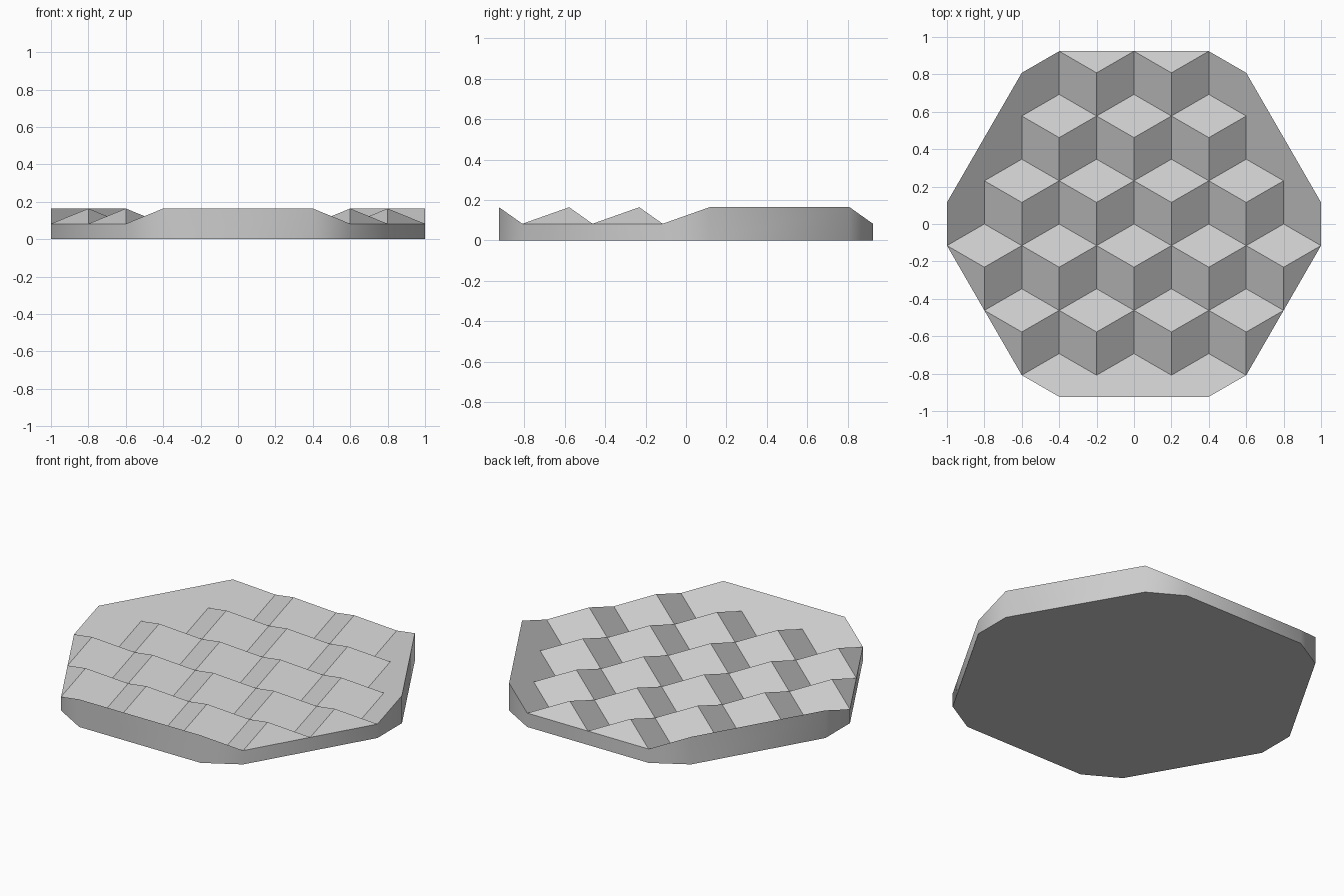
import bpy
import bmesh
import math
from mathutils import Matrix, Vector

cube = bpy.data.objects.get("Cube")
if cube:
    bpy.data.objects.remove(cube, do_unlink=True)

HALF = 0.2                      # half width of one rhombus
SIDE = 2 * HALF / math.sqrt(3)  # rhombus side
TILT = SIDE / math.sqrt(8)      # height step between vertex levels
FLOOR = 0.001                   # skin left under the deepest pits
LOW, MID, HIGH = FLOOR, FLOOR + TILT, FLOOR + 2 * TILT

grey = bpy.data.materials.new("light_grey")
grey.use_nodes = True
grey.diffuse_color = (0.6, 0.6, 0.6, 1)
grey.node_tree.nodes["Principled BSDF"].inputs["Base Color"].default_value = (0.6, 0.6, 0.6, 1)

bm = bmesh.new()


def add_facet(points):
    """Add one facet and its two copies turned about the centre."""
    for turn in range(3):
        spin = Matrix.Rotation(turn * math.tau / 3, 3, 'Z')
        bm.faces.new([bm.verts.new(spin @ Vector(p)) for p in points])


def row_y(row):
    return (2.5 - 1.5 * row) * SIDE + 1.5 * SIDE


# Full rhombic facets, in four staggered rows
for row, count in ((1, 3), (2, 4), (3, 5), (4, 4)):
    y = row_y(row)
    for i in range(count):
        x = (2 * i - count + 1) * HALF
        add_facet([(x - HALF, y, MID), (x, y - SIDE / 2, HIGH),
                   (x + HALF, y, MID), (x, y + SIDE / 2, LOW)])

# Half facets along the back rim
y = row_y(0)
for x in (-HALF, HALF):
    add_facet([(x - HALF, y, MID), (x, y - SIDE / 2, HIGH), (x + HALF, y, MID)])

# Long toothed facet along the front rim
y = row_y(5)
strip = [(-2 * HALF, y - SIDE / 2, HIGH), (2 * HALF, y - SIDE / 2, HIGH)]
for i in range(3, -4, -1):
    tooth = i % 2 == 0
    strip.append((i * HALF, y if not tooth else y + SIDE / 2, LOW if tooth else MID))
add_facet_points = [strip[0], strip[1]] + [
    (x, y if z == MID else y + SIDE / 2, z) for x, _, z in strip[2:]]
add_facet(add_facet_points)

bmesh.ops.remove_doubles(bm, verts=bm.verts[:], dist=0.001)

# Rim walls and flat underside
rim = [e for e in bm.edges if e.is_boundary]
new = bmesh.ops.extrude_edge_only(bm, edges=rim)["geom"]
for v in new:
    if isinstance(v, bmesh.types.BMVert):
        v.co.z = 0
base = [e for e in new if isinstance(e, bmesh.types.BMEdge) and e.is_boundary]
bmesh.ops.contextual_create(bm, geom=base)
bmesh.ops.recalc_face_normals(bm, faces=bm.faces[:])

mesh = bpy.data.meshes.new("faceted_tile")
bm.to_mesh(mesh)
bm.free()
mesh.materials.append(grey)
tile = bpy.data.objects.new("faceted_tile", mesh)
bpy.context.collection.objects.link(tile)

# Soft rim corners, crisp facets
bpy.ops.object.select_all(action='DESELECT')
tile.select_set(True)
bpy.context.view_layer.objects.active = tile
bpy.ops.object.shade_smooth_by_angle(angle=math.radians(33))
